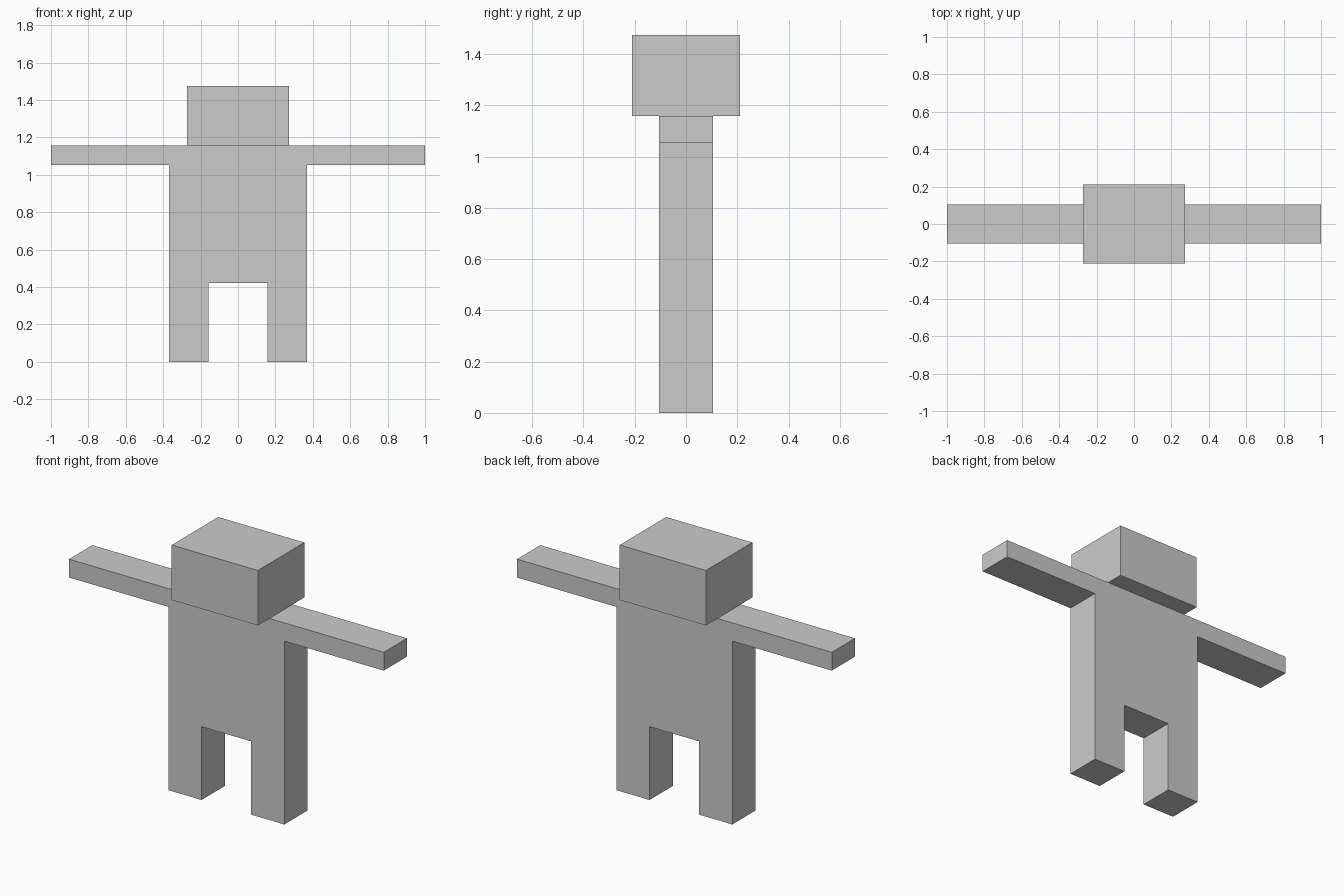
import bpy
import bmesh

cube = bpy.data.objects.get("Cube")
if cube:
    bpy.data.objects.remove(cube, do_unlink=True)

U = 2 / 19  # grid unit: the arm span is 19 units

grey = bpy.data.materials.new("plain grey")
grey.use_nodes = True
colour = (0.6, 0.6, 0.6, 1)
grey.diffuse_color = colour
grey.node_tree.nodes["Principled BSDF"].inputs["Base Color"].default_value = colour


def extruded(name, half_profile, half_depth):
    """Mirror a right-hand outline (x, z) and extrude it along y."""
    outline = half_profile + [(-x, z) for x, z in reversed(half_profile)]
    bm = bmesh.new()
    front = bm.faces.new([bm.verts.new((x * U, -half_depth * U, z * U)) for x, z in outline])
    back = bmesh.ops.extrude_face_region(bm, geom=[front], use_keep_orig=True)
    moved = [v for v in back["geom"] if isinstance(v, bmesh.types.BMVert)]
    bmesh.ops.translate(bm, verts=moved, vec=(0, 2 * half_depth * U, 0))
    bmesh.ops.recalc_face_normals(bm, faces=bm.faces)
    mesh = bpy.data.meshes.new(name)
    bm.to_mesh(mesh)
    bm.free()
    mesh.materials.append(grey)
    obj = bpy.data.objects.new(name, mesh)
    bpy.context.collection.objects.link(obj)
    return obj


# Torso, legs and outstretched arms in one flat slab
extruded("body", [(1.5, 4), (1.5, 0), (3.5, 0), (3.5, 10), (9.5, 10), (9.5, 11)], 1)

# Block head resting on the shoulders
extruded("head", [(2.6, 11), (2.6, 14)], 2)
